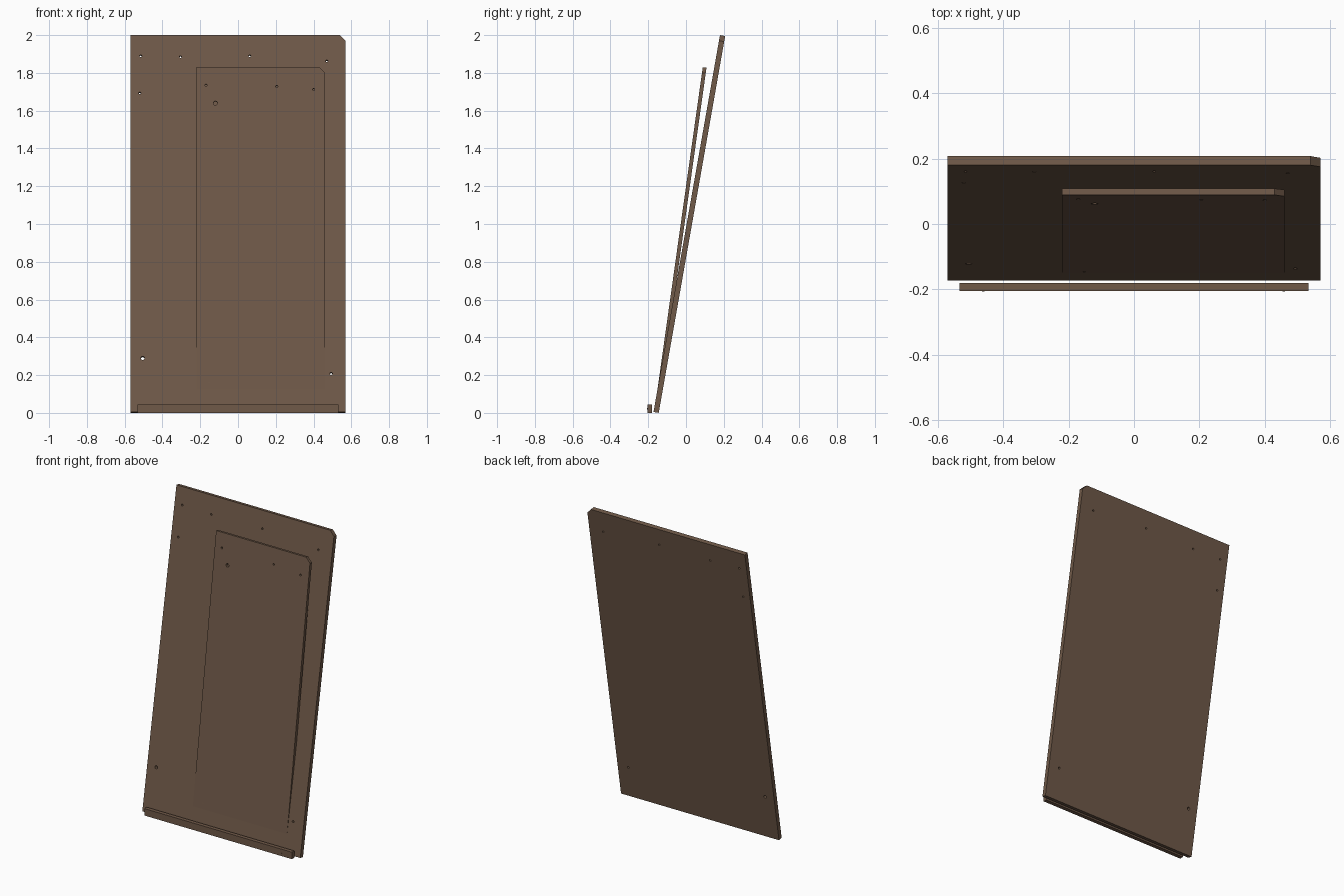
import bpy, bmesh
from math import sin, cos, pi, radians
from mathutils import Vector

if "Cube" in bpy.data.objects:
    bpy.data.objects.remove(bpy.data.objects["Cube"])

wood = bpy.data.materials.new("wood")
wood.diffuse_color = (0.16, 0.10, 0.065, 1)
wood.use_nodes = True
wood.node_tree.nodes["Principled BSDF"].inputs["Base Color"].default_value = wood.diffuse_color


def leaning_panel(name, x0, x1, foot, tilt, z_top, thick, chamfer, holes):
    """Drilled board leaning back; foot = (y, z) of the lower front edge."""
    a = radians(tilt)
    y0, z0 = foot
    height = (z_top - z0) / cos(a)
    outline = [(x0, 0), (x1, 0), (x1, height - chamfer),
               (x1 - chamfer, height), (x0, height)]
    loops = [outline]
    for x, z, r in holes:
        v = (z - z0) / cos(a)
        loops.append([(x + r * cos(2 * pi * i / 12), v + r * sin(2 * pi * i / 12))
                      for i in range(12)])
    # filled 2D outline with holes, extruded to the board thickness
    curve = bpy.data.curves.new(name, 'CURVE')
    curve.dimensions = '2D'
    curve.fill_mode = 'BOTH'
    curve.extrude = thick / 2
    for loop in loops:
        s = curve.splines.new('POLY')
        s.points.add(len(loop) - 1)
        for p, (x, y) in zip(s.points, loop):
            p.co = (x, y, 0, 1)
        s.use_cyclic_u = True
    ob = bpy.data.objects.new(name, curve)
    bpy.context.collection.objects.link(ob)
    back = Vector((0, cos(a), -sin(a)))
    ob.location = Vector((0, y0, z0)) + back * thick / 2
    ob.rotation_euler.x = pi / 2 - a
    bpy.ops.object.select_all(action='DESELECT')
    ob.select_set(True)
    bpy.context.view_layer.objects.active = ob
    bpy.ops.object.convert(target='MESH')
    ob = bpy.context.object
    ob.name = name
    bm = bmesh.new()
    bm.from_mesh(ob.data)
    bmesh.ops.remove_doubles(bm, verts=bm.verts, dist=1e-5)
    bmesh.ops.recalc_face_normals(bm, faces=bm.faces)
    for f in bm.faces:
        f.smooth = False
    bm.to_mesh(ob.data)
    bm.free()
    ob.data.materials.clear()
    ob.data.materials.append(wood)
    return ob


# large back board
leaning_panel("back_panel", -0.57, 0.57, (-0.172, 0.005), 10.0, 2.0, 0.028, 0.03,
              [(-0.515, 1.89, 0.006), (-0.305, 1.885, 0.006), (0.062, 1.89, 0.006),
               (0.47, 1.863, 0.006), (-0.52, 1.693, 0.006),
               (-0.505, 0.29, 0.01), (0.493, 0.208, 0.007)])

# smaller board, its foot sunk into the large one
leaning_panel("front_panel", -0.22, 0.46, (-0.153, 0.11), 8.0, 1.83, 0.02, 0.03,
              [(-0.17, 1.735, 0.006), (-0.12, 1.64, 0.011), (0.205, 1.728, 0.006),
               (0.4, 1.712, 0.006), (-0.152, 0.16, 0.004)])

# floor strip
bpy.ops.mesh.primitive_cube_add(size=1, location=(0, -0.1925, 0.0225))
strip = bpy.context.object
strip.name = "floor_strip"
strip.scale = (1.065, 0.025, 0.045)
strip.data.materials.append(wood)

# nail heads on the strip
for side, x in (("left", -0.46), ("right", 0.457)):
    bpy.ops.mesh.primitive_cylinder_add(vertices=10, radius=0.004, depth=0.006,
                                        location=(x, -0.2035, 0.022),
                                        rotation=(pi / 2, 0, 0))
    nail = bpy.context.object
    nail.name = "nail_" + side
    nail.data.materials.append(wood)
